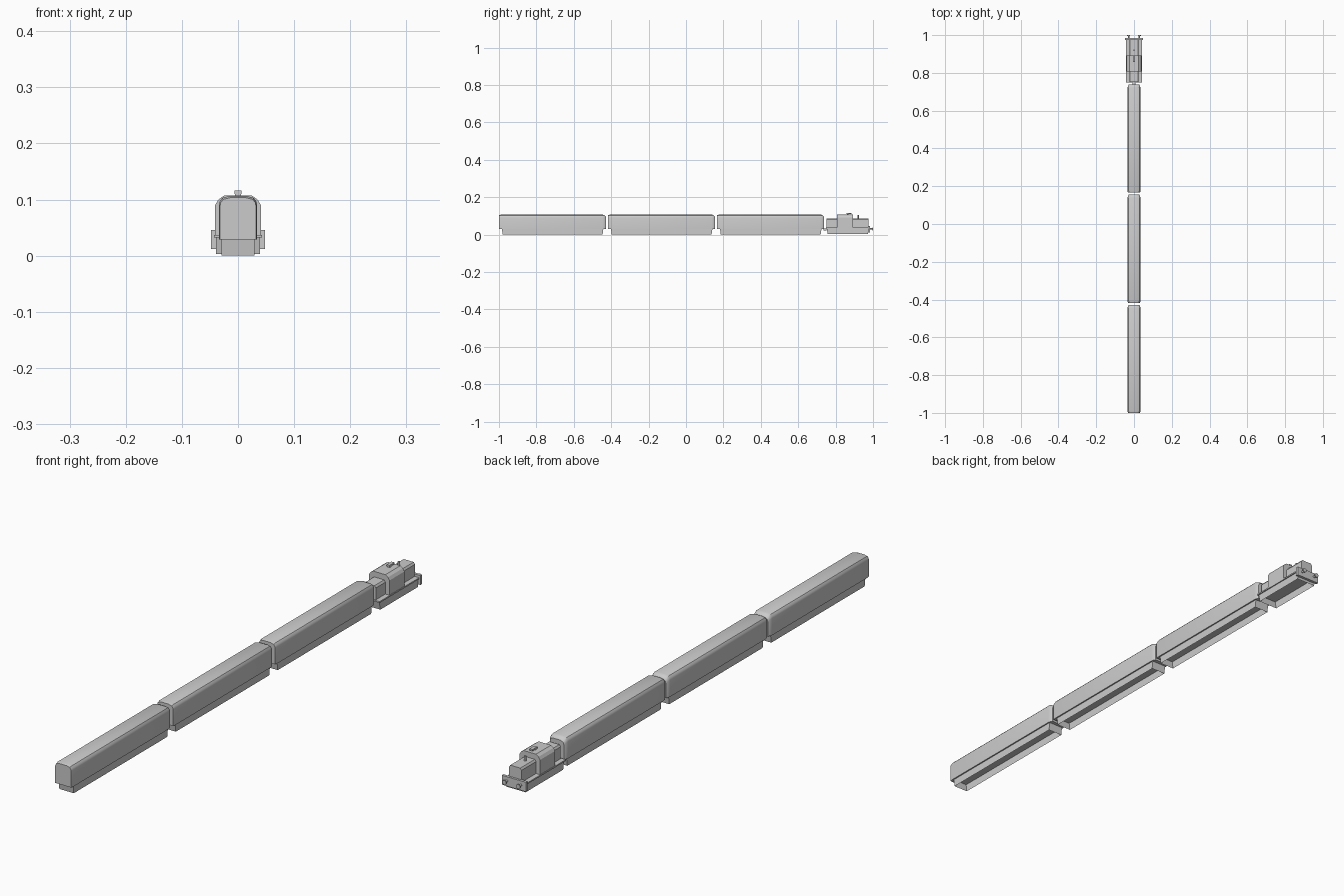
import bpy, bmesh, math

if "Cube" in bpy.data.objects:
    bpy.data.objects.remove(bpy.data.objects["Cube"])


def finish(name, bm, smooth=False):
    bmesh.ops.recalc_face_normals(bm, faces=bm.faces)
    me = bpy.data.meshes.new(name)
    bm.to_mesh(me)
    bm.free()
    ob = bpy.data.objects.new(name, me)
    bpy.context.collection.objects.link(ob)
    if smooth:
        bpy.ops.object.select_all(action='DESELECT')
        ob.select_set(True)
        bpy.context.view_layer.objects.active = ob
        bpy.ops.object.shade_smooth_by_angle(angle=math.radians(32))
    return ob


def loft(name, half, rings, z0, smooth=False):
    """Sweep a mirrored half profile along y; rings are (y, x scale, z scale)."""
    prof = half + [(-x, z) for x, z in reversed(half)]
    bm = bmesh.new()
    loops = [[bm.verts.new((x * sx, y, z0 + (z - z0) * sz)) for x, z in prof]
             for y, sx, sz in rings]
    n = len(prof)
    for a, b in zip(loops, loops[1:]):
        for i in range(n):
            j = (i + 1) % n
            bm.faces.new((a[i], a[j], b[j], b[i]))
    bm.faces.new(loops[0])
    bm.faces.new(loops[-1])
    return finish(name, bm, smooth)


def box(name, x, y, z):
    half = (x[1] - x[0]) / 2
    ob = loft(name, [(half, z[0]), (half, z[1])], [(y[0], 1, 1), (y[1], 1, 1)], z[0])
    ob.location.x = (x[0] + x[1]) / 2
    return ob


def skirt(name, w, y0, y1, z0, z1, taper):
    """Box with an open underside, its ends leaning in towards the bottom."""
    bm = bmesh.new()
    corners = ((-1, 0), (1, 0), (1, 1), (-1, 1))
    top = [bm.verts.new((s * w, (y0, y1)[e], z1)) for s, e in corners]
    low = [bm.verts.new((s * w, (y0 + taper, y1 - taper)[e], z0)) for s, e in corners]
    bm.faces.new(top)
    for i in range(4):
        j = (i + 1) % 4
        bm.faces.new((top[i], top[j], low[j], low[i]))
    return finish(name, bm)


def cylinder(name, r, depth, loc, along_y=False, sides=12):
    bm = bmesh.new()
    bmesh.ops.create_cone(bm, cap_ends=True, segments=sides, radius1=r, radius2=r, depth=depth)
    ob = finish(name, bm, True)
    ob.location = loc
    if along_y:
        ob.rotation_euler.x = math.pi / 2
    return ob


# Three identical carriages: arched body with rounded nose end, hollow skirt
shell = [(.034, .029), (.034, .090), (.0325, .097), (.028, .103), (.015, .1065)]
for k in range(3):
    y = -1 + .583 * k
    rings = [(y, .95, .96), (y + .010, 1, 1), (y + .556, 1, 1),
             (y + .566, .94, .95), (y + .572, .82, .86)]
    loft(f"carriage_body_{k + 1}", shell, rings, .029, True)
    skirt(f"carriage_skirt_{k + 1}", .029, y + .016, y + .558, 0, .029, .004)

# Locomotive underframe and running board
skirt("engine_skirt", .039, .752, .978, .003, .033, .006)
box("running_board", (-.043, .043), (.748, .980), (.032, .037))

# Engine hood through the cab, with bevelled upper edges
hood = [(.025, .036), (.025, .080), (.020, .087)]
loft("engine_hood", hood, [(.752, 1, 1), (.976, 1, 1)], .036)

# Cab with sloping roof edges
cab = [(.041, .036), (.041, .090), (.035, .100), (.025, .107)]
loft("cab", cab, [(.807, 1, 1), (.893, 1, 1)], .036)

# Roof horn and exhaust stack
box("horn_post", (-.005, .005), (.860, .870), (.106, .115))
box("horn", (-.006, .006), (.858, .886), (.110, .116))
cylinder("exhaust_stack", .004, .02, (0, .920, .095))

# Front beam, buffers and coupling
box("buffer_beam", (-.048, .048), (.974, .984), (.012, .046))
for side in (-1, 1):
    x = side * .028
    cylinder("buffer_shank", .004, .014, (x, .990, .031), True)
    cylinder("buffer_head", .008, .004, (x, .998, .031), True)
box("rear_coupling", (-.008, .008), (.736, .752), (.022, .032))
